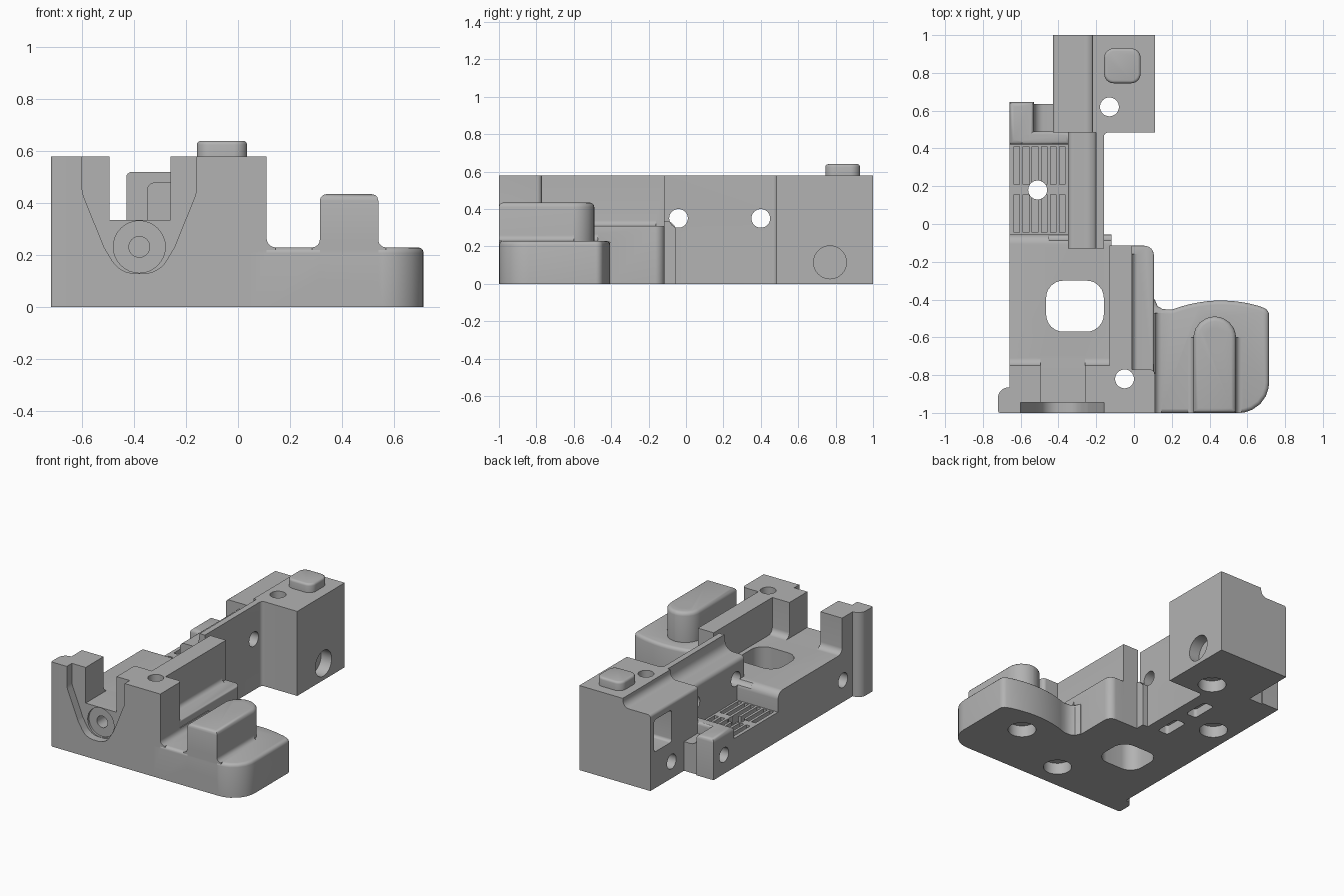
import bpy, bmesh, math
from mathutils import Vector

if "Cube" in bpy.data.objects:
    bpy.data.objects.remove(bpy.data.objects["Cube"])

grey = bpy.data.materials.new("machined_grey")
grey.use_nodes = True
grey.diffuse_color = (0.45, 0.45, 0.45, 1)
grey.node_tree.nodes["Principled BSDF"].inputs["Base Color"].default_value = (0.45, 0.45, 0.45, 1)


def rounded(corners, steps=6):
    """Polygon from (a, b) or (a, b, radius) corners."""
    out = []
    for i, c in enumerate(corners):
        p = Vector(c[:2])
        if len(c) == 2:
            out.append(p)
            continue
        u = (Vector(corners[i - 1][:2]) - p).normalized()
        v = (Vector(corners[(i + 1) % len(corners)][:2]) - p).normalized()
        half = u.angle(v) / 2
        mid = p + (u + v).normalized() * c[2] / math.sin(half)
        tan = c[2] / math.tan(half)
        s, e = p + u * tan - mid, p + v * tan - mid
        for k in range(steps + 1):
            t = k / steps
            out.append(mid + (s * (1 - t) + e * t).normalized() * c[2])
    return out


def rect(a0, a1, b0, b1, r=0):
    pts = [(a0, b0), (a1, b0), (a1, b1), (a0, b1)]
    return rounded([p + (r,) for p in pts]) if r else pts


def circle(a, b, r, n=32):
    return [(a + r * math.cos(math.tau * i / n), b + r * math.sin(math.tau * i / n)) for i in range(n)]


def cove(a, b, sa, sb, r):
    """Concave fillet section filling the corner at (a, b)."""
    arc = [(a + sa * r * (1 - math.sin(t)), b + sb * r * (1 - math.cos(t)))
           for t in [math.pi / 2 * i / 6 for i in range(7)]]
    e = 0.01
    return [(a - sa * e, b - sb * e), (a + sa * r, b - sb * e)] + arc + [(a - sa * e, b + sb * r)]


def prism(name, pts, axis, lo, hi, soft=0):
    """Extrude a section along an axis; soft rounds the far rim."""
    place = {"x": lambda a, b, t: (t, a, b), "y": lambda a, b, t: (a, t, b), "z": lambda a, b, t: (a, b, t)}[axis]
    bm = bmesh.new()
    base = [bm.verts.new(place(p[0], p[1], lo)) for p in pts]
    top = [bm.verts.new(place(p[0], p[1], hi)) for p in pts]
    bm.faces.new(base)
    rim = bm.faces.new(top)
    n = len(pts)
    for i in range(n):
        bm.faces.new((base[i], base[(i + 1) % n], top[(i + 1) % n], top[i]))
    bmesh.ops.recalc_face_normals(bm, faces=bm.faces)
    if soft:
        bmesh.ops.bevel(bm, geom=list(rim.edges), offset=soft, segments=3, profile=0.5, affect="EDGES")
    me = bpy.data.meshes.new(name)
    bm.to_mesh(me)
    bm.free()
    me.materials.append(grey)
    ob = bpy.data.objects.new(name, me)
    bpy.context.collection.objects.link(ob)
    return ob


def combine(body, other, op):
    mod = body.modifiers.new(op.lower(), "BOOLEAN")
    mod.operation, mod.solver, mod.object = op, "EXACT", other
    bpy.context.view_layer.objects.active = body
    bpy.ops.object.modifier_apply(modifier=mod.name)
    bpy.data.objects.remove(other)


# Floor with upright front wall
body = prism("bracket_body", rounded([(-1, 0), (-.055, 0), (-.055, .335, .05), (-.75, .335, .04),
                                      (-.75, .58), (-1, .58)]), "x", -.66, -.12)


def add(pts, axis, lo, hi, soft=0):
    combine(body, prism("piece", pts, axis, lo, hi, soft), "UNION")


def cut(pts, axis, lo, hi):
    combine(body, prism("cutter", pts, axis, lo, hi), "DIFFERENCE")


# Side wall, outer ledge, front right block and left ear
add(rect(-.13, -.01, -.99, -.115), "z", 0, .58)
add(rounded([(-.2, -.99), (.105, -.99), (.105, -.115, .05), (-.2, -.115)]), "z", 0, .31, .008)
add(cove(-.01, .31, 1, 1, .03), "y", -.9, -.16)
add(rounded([(-.2, -1), (.11, -1), (.11, -.77, .025), (-.2, -.77)]), "z", 0, .58)
add(rounded([(-.72, -1, .012), (-.6, -1), (-.6, -.865), (-.72, -.865, .055)]), "z", 0, .58)

# Foot arm with a bowed back edge, and its round-ended boss
bow = [(.66 - .46 * i / 10, -.405 - .045 * ((.2 - .46 * i / 10) / .25) ** 2) for i in range(11)]
add(rounded([(.05, -1), (.715, -1, .16), (.715, -.455, .04)] + bow
            + [(.15, -.45), (.125, -.435), (.11, -.4), (.05, -.4)]), "z", 0, .23, .022)
add(rounded([(.315, -1), (.54, -1), (.54, -.49, .112), (.315, -.49, .112)]), "z", .1, .435, .025)
add(cove(.11, .23, 1, 1, .035), "y", -1, -.47)
for x, s in ((.315, -1), (.54, 1)):
    add(cove(x, .23, s, 1, .03), "y", -1, -.6)

# Spine wall with a hollowed shoulder
add(rounded([(-.35, 0), (-.16, 0), (-.16, .58), (-.2, .58), (-.215, .48, .06), (-.35, .48, .03)]),
    "y", -.13, .5)
add(cove(-.16, -.115, 1, 1, .03), "z", 0, .31)

# Rear block with a stepped side
add(rounded([(-.43, 0), (.11, 0), (.11, .58), (-.22, .58), (-.225, .52, .045), (-.43, .52, .02)]),
    "y", .485, 1)
add(cove(-.16, .485, 1, -1, .025), "z", 0, .58)

# Grille bed and end stop
add(rect(-.66, -.3, -.1, .45), "z", 0, .2)
add(rect(-.66, -.53, .42, .645), "z", 0, .28, .025)
add(rect(-.6, -.34, .42, .49), "z", 0, .28, .02)
add(rect(-.55, -.42, .45, .635), "z", 0, .2)
add(cove(-.53, .2, 1, 1, .05), "y", .48, .635)
for i in range(6):
    x = -.635 + .048 * i
    for y0, y1 in ((-.045, .155), (.21, .41)):
        cut(rect(x, x + .03, y0, y1), "z", .14, .3)

# Front cradle: shallow U recess, open notch, round seat and pin hole
cut(rounded([(-.6, .7), (-.6, .44, .1), (-.515, .23, .1), (-.455, .13, .1), (-.305, .13, .1),
             (-.245, .23, .1), (-.16, .44, .1), (-.16, .7)]), "y", -1.1, -.945)
cut(rect(-.495, -.26, .335, .7), "y", -1.1, -.7)
cut(circle(-.38, .232, .1), "y", -1, -.93)
cut(circle(-.38, .232, .04), "y", -1, -.8)

# Floor window
cut(rect(-.465, -.16, -.57, -.3, .09), "z", -.1, .6)
# Vertical bolt holes, counterbored underneath
for x, y in ((-.13, .62), (-.51, .18), (-.05, -.82), (.43, -.6)):
    cut(circle(x, y, .05), "z", -.1, .7)
    cut(circle(x, y, .09), "z", -.1, .08)
# Cross holes through the spine and rear block
for y in (-.04, .4):
    cut(circle(y, .35, .05), "x", -.45, 0)
cut(circle(.77, .115, .05), "x", -.6, .3)
cut(circle(.77, .115, .088), "x", .03, .3)
# Blind side holes and rear pocket
for y, z in ((-.76, .15), (.53, .13)):
    cut(circle(y, z, .05), "x", -.8, -.56)
cut(rect(.77, .96, .25, .47, .02), "x", -.6, -.25)
# Slots underneath the spine
for y in (.04, .32):
    cut(rect(-.32, -.24, y - .09, y + .09, .02), "z", -.1, .06)

# Locating button on the rear block
button = prism("locating_button", rect(-.158, .035, .745, .93, .05), "z", .575, .64, .015)

for ob in (body, button):
    bpy.ops.object.select_all(action="DESELECT")
    ob.select_set(True)
    bpy.context.view_layer.objects.active = ob
    bpy.ops.object.shade_smooth_by_angle(angle=math.radians(32))
